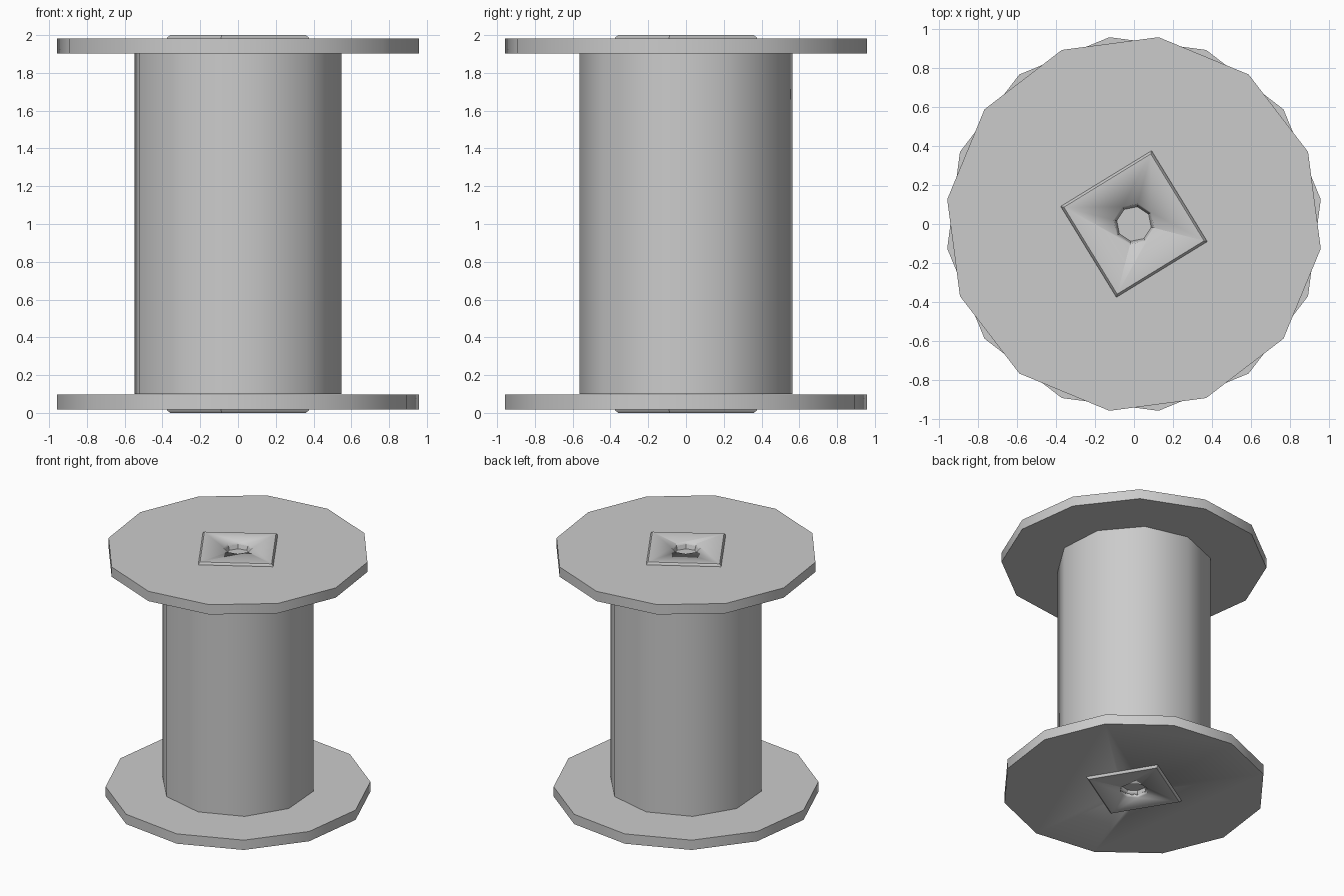
import bpy, math

if "Cube" in bpy.data.objects:
    bpy.data.objects.remove(bpy.data.objects["Cube"])


def loft(name, sides, angle, rings):
    """Closed polygonal solid through (radius, z) rings, listed bottom to top."""
    verts = []
    for r, z in rings:
        for i in range(sides):
            a = math.radians(angle) + 2 * math.pi * i / sides
            verts.append((r * math.cos(a), r * math.sin(a), z))
    faces = [tuple(reversed(range(sides)))]
    for k in range(len(rings) - 1):
        for i in range(sides):
            j = (i + 1) % sides
            b, t = k * sides, (k + 1) * sides
            faces.append((b + i, b + j, t + j, t + i))
    top = (len(rings) - 1) * sides
    faces.append(tuple(range(top, top + sides)))
    mesh = bpy.data.meshes.new(name)
    mesh.from_pydata(verts, [], faces)
    obj = bpy.data.objects.new(name, mesh)
    bpy.context.collection.objects.link(obj)
    bpy.ops.object.select_all(action='DESELECT')
    obj.select_set(True)
    bpy.context.view_layer.objects.active = obj
    bpy.ops.object.shade_smooth_by_angle(angle=math.radians(40))
    return obj


def flip(rings, bottom):
    """Mirror a ring list about mid height for the bottom end."""
    return [(r, 2 - z) for r, z in reversed(rings)] if bottom else rings


# central drum
loft("drum", 10, 22, [(0.565, 0.10), (0.565, 1.91)])

for side, bottom, turn in (("top", False, 22.5), ("bottom", True, 7.5)):
    # flange disc and raised square hub plate
    flange = loft(side + "_flange", 12, turn,
                  flip([(0.967, 1.903), (0.967, 1.982)], bottom))
    plate = loft(side + "_hub_plate", 4, 76.5,
                 flip([(0.387, 1.975), (0.387, 1.985), (0.37, 2.0)], bottom))
    # blind tapered axle socket
    cutter = loft(side + "_socket_cutter", 8, 34,
                  flip([(0.09, 1.95), (0.106, 2.0), (0.106, 2.02)], bottom))
    cutter.hide_render = True
    cutter.display_type = 'WIRE'
    for part in (flange, plate):
        cut = part.modifiers.new("axle_socket", 'BOOLEAN')
        cut.operation = 'DIFFERENCE'
        cut.solver = 'EXACT'
        cut.object = cutter
